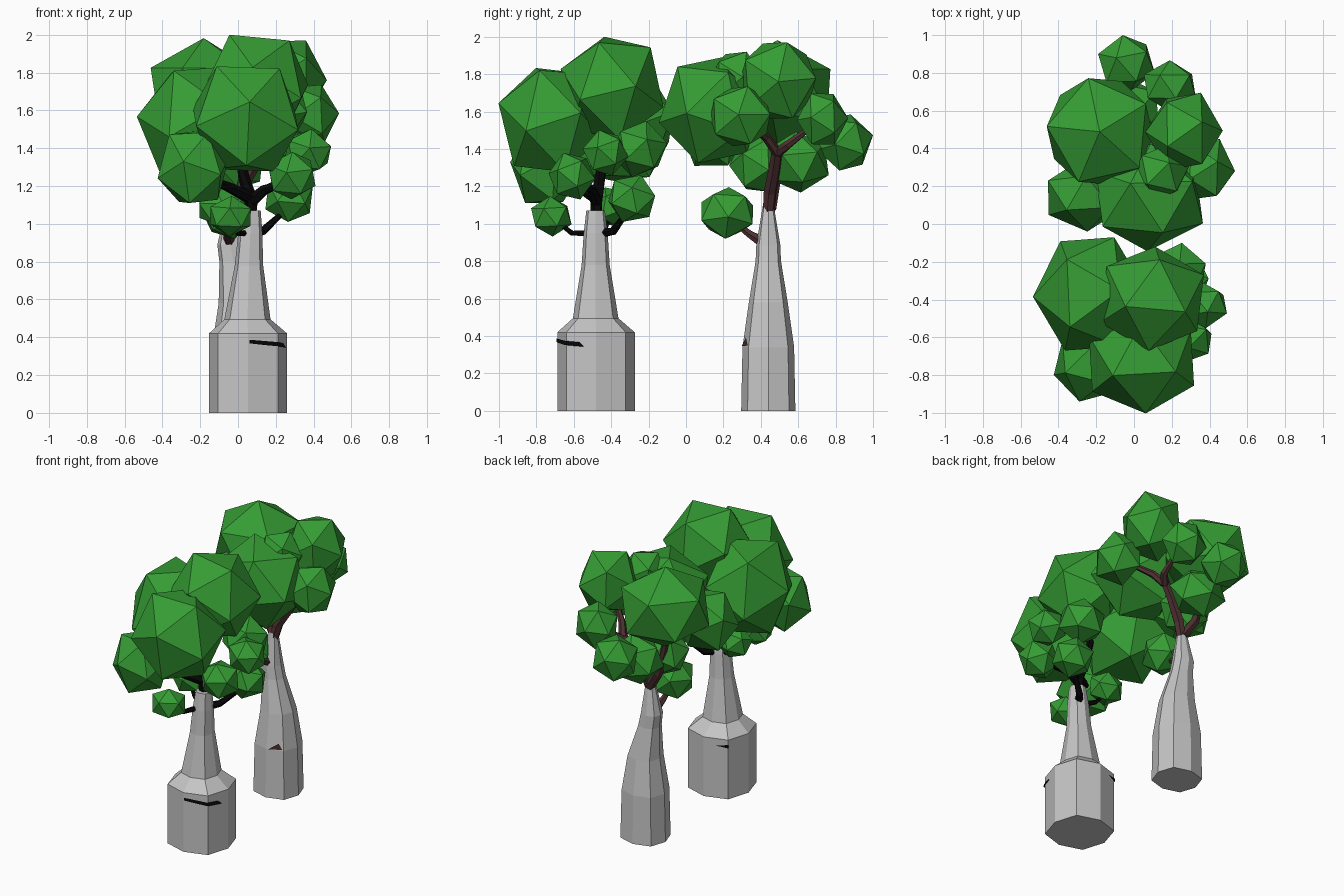
import bpy, bmesh, math, random
from mathutils import Vector, Euler, Matrix

if "Cube" in bpy.data.objects:
    bpy.data.objects.remove(bpy.data.objects["Cube"])

random.seed(7)


def material(name, rgb):
    m = bpy.data.materials.new(name)
    m.diffuse_color = (*rgb, 1)
    m.use_nodes = True
    m.node_tree.nodes["Principled BSDF"].inputs["Base Color"].default_value = m.diffuse_color
    return m


LEAF = material("leaf green", (0.036, 0.335, 0.034))
BARK = material("pale grey bark", (0.56, 0.56, 0.56))
BROWN = material("brown branch", (0.078, 0.03, 0.032))
BLACK = material("black branch", (0.002, 0.002, 0.002))


def finish(bm, name, mat):
    bmesh.ops.recalc_face_normals(bm, faces=bm.faces)
    me = bpy.data.meshes.new(name)
    bm.to_mesh(me)
    bm.free()
    me.materials.append(mat)
    ob = bpy.data.objects.new(name, me)
    bpy.context.collection.objects.link(ob)
    return ob


def loft(name, points, mat, sides=8, upright=False, wide=1.0):
    """Tapered tube through points (x, y, z, radius); upright gives level, squarish octagons."""
    bm = bmesh.new()
    ps = [Vector(p[:3]) for p in points]
    rings = []
    for i, p in enumerate(ps):
        d = ps[min(i + 1, len(ps) - 1)] - ps[max(i - 1, 0)]
        q = d.to_track_quat('Z', 'Y')
        ring = []
        for k in range(sides):
            a = 2 * math.pi * k / sides
            r = points[i][3] * (1.08 if upright and k % 2 else 1)
            v = Vector((math.cos(a) * wide, math.sin(a), 0)) * r
            ring.append(bm.verts.new(p + (v if upright else q @ v)))
        rings.append(ring)
    for a, b in zip(rings, rings[1:]):
        for k in range(sides):
            n = (k + 1) % sides
            bm.faces.new((a[k], a[n], b[n], b[k]))
    bm.faces.new(rings[0])
    bm.faces.new(rings[-1])
    return finish(bm, name, mat)


def leaf_ball(name, x, y, z, r, corner=None, toward=None):
    """Icosahedron of half-width r, turned randomly or with one corner aimed."""
    bm = bmesh.new()
    bmesh.ops.create_icosphere(bm, subdivisions=1, radius=1)
    rot = Euler([random.uniform(0, 6.28) for _ in range(3)]).to_matrix()
    if corner:
        def frame(a, b):
            a = a.normalized()
            s = (b - a * a.dot(b)).normalized()
            return Matrix((a, s, a.cross(s))).transposed()
        bm.verts.ensure_lookup_table()
        v0 = bm.verts[0]
        v1 = v0.link_edges[0].other_vert(v0)
        rot = frame(Vector(corner), Vector(toward)) @ frame(v0.co, v1.co).transposed()
    for v in bm.verts:
        v.co = rot @ v.co
    ext = [max(v.co[i] for v in bm.verts) for i in range(3)]
    for v in bm.verts:
        v.co = Vector((x, y, z)) + Vector([v.co[i] / ext[i] * r for i in range(3)])
    finish(bm, name, LEAF)


def scar(name, pts, mat):
    """Thin bark scar: a flat outline just proud of the trunk."""
    bm = bmesh.new()
    bm.faces.new([bm.verts.new(p) for p in pts])
    finish(bm, name, mat)


# Trunks
loft("front_trunk", [(.053, -.481, 0, .207), (.053, -.481, .42, .207), (.05, -.483, .495, .122),
                     (.058, -.483, .78, .075), (.065, -.483, .95, .064), (.07, -.483, 1.07, .05)],
     BARK, upright=True)
loft("back_trunk", [(.01, .44, 0, .145), (.01, .44, .34, .138), (.01, .44, .58, .104),
                    (-.025, .44, .8, .068), (-.04, .44, .89, .064), (-.03, .44, 1.11, .027)],
     BARK, upright=True, wide=1.08)

# Black branches of the front tree
front_branches = [
    [(.07, -.48, 1.0, .04), (.07, -.48, 1.12, .036), (.03, -.46, 1.25, .03), (0, -.42, 1.45, .02)],
    [(.07, -.48, 1.12, .035), (.14, -.5, 1.18, .028), (.25, -.57, 1.22, .015)],
    [(.06, -.48, 1.14, .035), (-.04, -.56, 1.19, .028), (-.18, -.68, 1.25, .015)],
    [(.07, -.47, .95, .03), (.13, -.39, .96, .022), (.26, -.3, 1.08, .012)],
    [(.05, -.48, .95, .02), (0, -.61, .95, .015), (-.04, -.7, 1.02, .01)],
    [(.05, -.48, .95, .02), (-.04, -.43, .98, .015), (-.1, -.4, 1.06, .01)],
]
for i, p in enumerate(front_branches):
    loft(f"front_branch_{i}", p, BLACK, 6)

# Brown branches of the back tree
back_branches = [
    [(-.03, .44, 1.05, .03), (0, .45, 1.17, .036), (.08, .475, 1.3, .034), (.15, .49, 1.4, .03)],
    [(.15, .49, 1.38, .028), (.2, .54, 1.42, .024), (.2, .66, 1.51, .015)],
    [(.15, .49, 1.38, .028), (.2, .43, 1.46, .024), (.33, .32, 1.55, .015)],
    [(-.03, .45, 1.08, .034), (-.11, .47, 1.2, .032), (-.18, .48, 1.45, .02)],
    [(-.04, .43, .89, .035), (-.055, .34, .945, .022), (-.06, .24, 1.02, .012)],
]
for i, p in enumerate(back_branches):
    loft(f"back_branch_{i}", p, BROWN, 6)

# Bark scars where buried twigs break the trunk surface
scar("front_scar", [(.06, -.693, .387), (.213, -.645, .374), (.24, -.57, .367), (.255, -.545, .343),
                    (.216, -.649, .352), (.13, -.673, .36), (.06, -.693, .368)], BLACK)
scar("rear_scar", [(-.03, -.289, .375), (-.109, -.319, .387), (-.109, -.321, .362)], BLACK)
scar("back_trunk_scar", [(.03, .298, .345), (.117, .33, .35), (.095, .32, .392)], BROWN)

# Foliage: x, y, z, half-width, optional corner direction and neighbour direction
front_leaves = [
    (-.235, -.37, 1.53, .30), (.095, -.395, 1.725, .275),
    (.04, -.725, 1.555, .278, (.07, -.96, .27), (.9, -.4, -.2)),
    (-.235, -.75, 1.3, .19), (.285, -.61, 1.255, .125), (.27, -.29, 1.135, .125),
    (.37, -.43, 1.38, .122), (.23, -.25, 1.4, .15), (-.04, -.72, 1.04, .108),
    (-.1, -.4, 1.09, .105),
]
back_leaves = [
    (-.18, .49, 1.70, .282),
    (.265, .49, 1.765, .205), (.08, .14, 1.61, .285),
    (-.265, .15, 1.5, .19), (.14, .27, 1.77, .15), (.375, .29, 1.575, .16),
    (.19, .73, 1.56, .137), (-.04, .85, 1.435, .15), (-.03, .6, 1.33, .163),
    (-.1, .38, 1.32, .15), (-.06, .22, 1.058, .138),
]
for tree, leaves in (("front", front_leaves), ("back", back_leaves)):
    for i, b in enumerate(leaves):
        leaf_ball(f"{tree}_foliage_{i}", *b)
